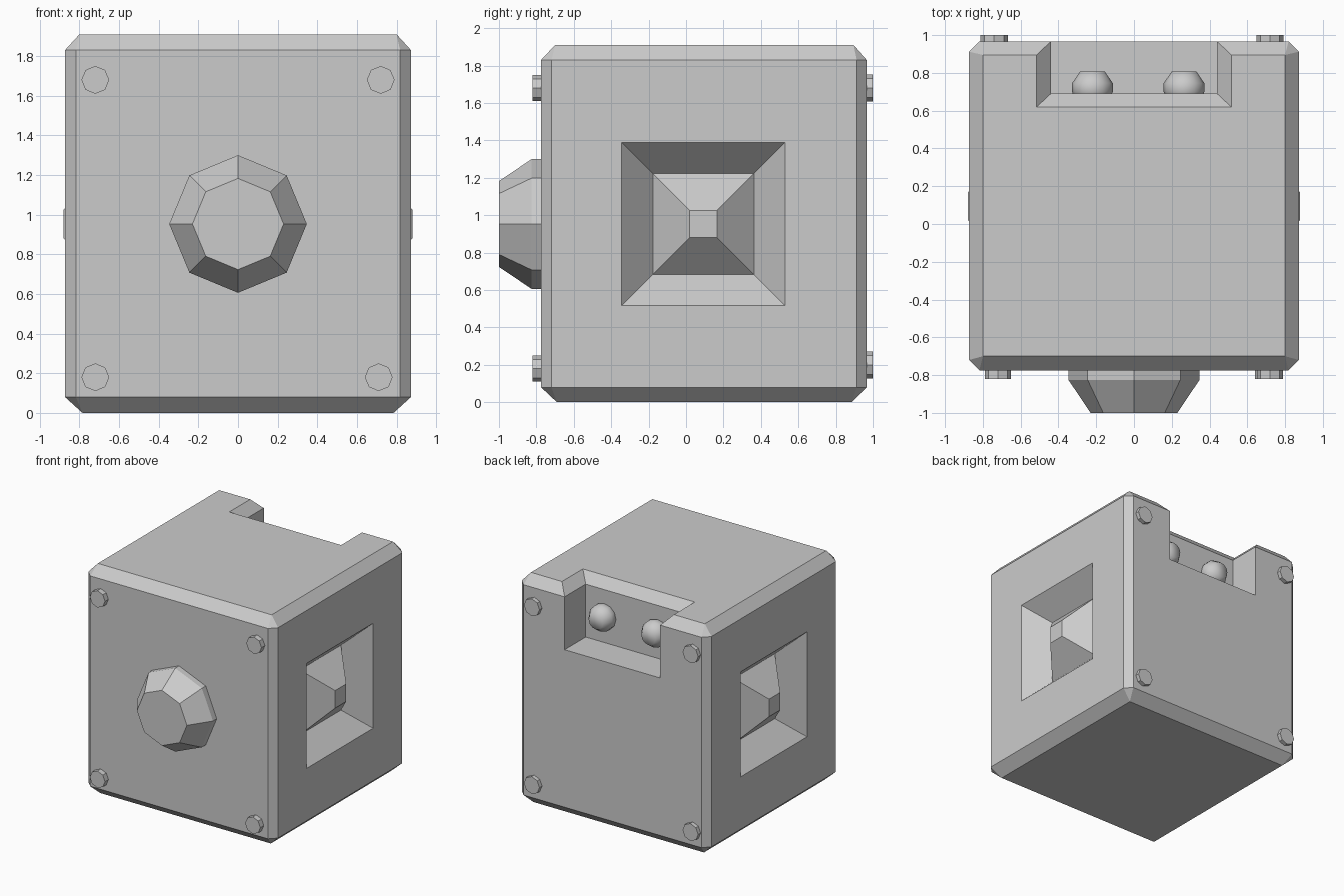
import bpy, bmesh
from math import sin, cos, pi

if "Cube" in bpy.data.objects:
    bpy.data.objects.remove(bpy.data.objects["Cube"])


def loft(name, rings, smooth=False):
    """Skin a list of equal-length point rings and cap both ends."""
    bm = bmesh.new()
    vs = [[bm.verts.new(p) for p in r] for r in rings]
    n = len(rings[0])
    for a, b in zip(vs, vs[1:]):
        for i in range(n):
            j = (i + 1) % n
            bm.faces.new((a[i], a[j], b[j], b[i]))
    bm.faces.new(vs[0])
    bm.faces.new(vs[-1])
    bmesh.ops.remove_doubles(bm, verts=bm.verts, dist=1e-4)
    bmesh.ops.recalc_face_normals(bm, faces=bm.faces)
    me = bpy.data.meshes.new(name)
    bm.to_mesh(me)
    bm.free()
    for p in me.polygons:
        p.use_smooth = smooth
    ob = bpy.data.objects.new(name, me)
    bpy.context.collection.objects.link(ob)
    return ob


def rect(z, x, y0, y1, c=0.0):
    """Horizontal rectangle with corners cut by c."""
    return [(-x + c, y0, z), (x - c, y0, z), (x, y0 + c, z), (x, y1 - c, z),
            (x - c, y1, z), (-x + c, y1, z), (-x, y1 - c, z), (-x, y0 + c, z)]


def square(x, h, cy=0.093, cz=0.953):
    """Square in the side plane."""
    return [(x, cy - h, cz - h), (x, cy + h, cz - h),
            (x, cy + h, cz + h), (x, cy - h, cz + h)]


def turned(name, cx, cz, profile, n=8, smooth=False):
    """Round part about a y-parallel axis; profile = (radius, y)."""
    rings = [[(cx + r * sin(2 * pi * i / n), y, cz + r * cos(2 * pi * i / n))
              for i in range(n)] for r, y in profile]
    return loft(name, rings, smooth)


def cut(ob, cutter):
    m = ob.modifiers.new("cut", 'BOOLEAN')
    m.operation = 'DIFFERENCE'
    m.solver = 'EXACT'
    m.object = cutter
    bpy.context.view_layer.objects.active = ob
    bpy.ops.object.modifier_apply(modifier=m.name)
    bpy.data.objects.remove(cutter, do_unlink=True)


# chamfered block body
body = loft("body", [rect(0, 0.785, -0.69, 0.885),
                     rect(0.08, 0.873, -0.775, 0.967, 0.055),
                     rect(1.83, 0.873, -0.775, 0.967, 0.055),
                     rect(1.91, 0.80, -0.70, 0.895)])

# notch at the back top edge, with flared rim
cut(body, loft("notch_cutter", [rect(1.39, 0.44, 0.69, 1.2),
                                rect(1.83, 0.44, 0.69, 1.2),
                                rect(1.99, 0.59, 0.55, 1.2)]))

# sloped side pockets with blunt pyramids rising from their floors
for s, side in ((1, "right"), (-1, "left")):
    cut(body, loft("pocket_cutter", [square(s * 0.693, 0.27),
                                     square(s * 0.923, 0.483)]))
    loft(side + "_pyramid", [square(s * 0.68, 0.27), square(s * 0.693, 0.27),
                             square(s * 0.88, 0.073)])

# front knob
turned("front_knob", 0, 0.953,
       [(0.347, -0.74), (0.347, -0.825), (0.23, -1.0)])

# corner bolts, front and back
for i, (x, z) in enumerate([(-0.72, 1.68), (0.72, 1.68),
                            (-0.72, 0.18), (0.71, 0.18)]):
    turned(f"front_bolt_{i}", x, z, [(0.07, -0.75), (0.07, -0.82)])
for i, (x, z) in enumerate([(-0.74, 1.68), (0.72, 1.68),
                            (-0.74, 0.20), (0.72, 0.20)]):
    turned(f"back_bolt_{i}", x, z, [(0.072, 0.93), (0.072, 1.0)])

# round studs on the notch wall
for i, x in enumerate((-0.22, 0.265)):
    turned(f"stud_{i}", x, 1.61,
           [(0.09, 0.66), (0.108, 0.70), (0.108, 0.745),
            (0.065, 0.808), (0.0, 0.815)][:4], 12, True)
